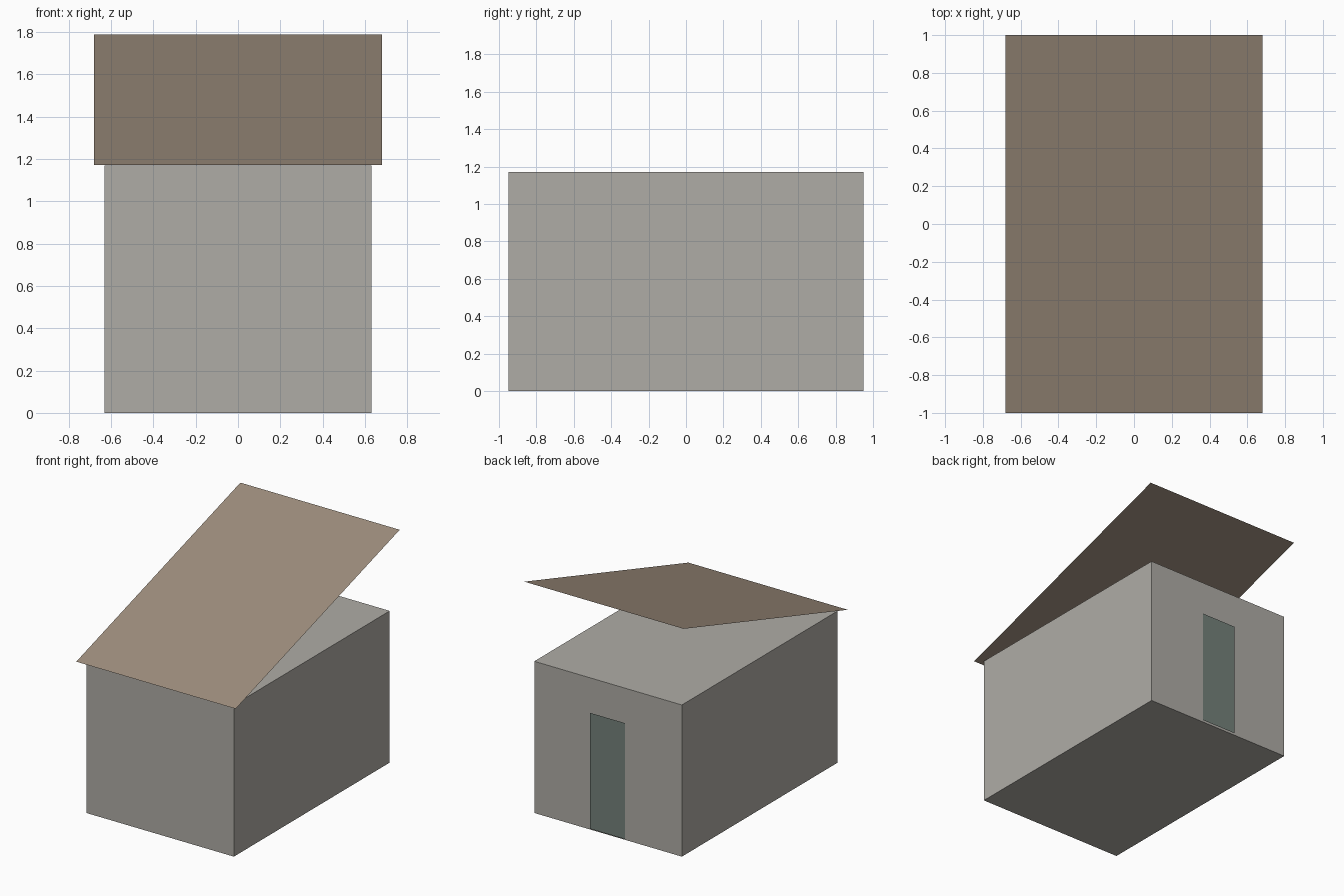
import bpy
import bmesh

cube = bpy.data.objects.get("Cube")
if cube:
    bpy.data.objects.remove(cube, do_unlink=True)

HALF_W, HALF_D, WALL_H = 0.63, 0.95, 1.17   # walls
ROOF_W, ROOF_D, ROOF_TOP = 0.68, 1.0, 1.79  # roof sheet


def material(name, rgb):
    mat = bpy.data.materials.new(name)
    mat.use_nodes = True
    color = (*rgb, 1.0)
    mat.diffuse_color = color
    mat.node_tree.nodes["Principled BSDF"].inputs["Base Color"].default_value = color
    return mat


def add_object(name, bm, mat):
    mesh = bpy.data.meshes.new(name)
    bm.to_mesh(mesh)
    bm.free()
    mesh.materials.append(mat)
    obj = bpy.data.objects.new(name, mesh)
    bpy.context.collection.objects.link(obj)
    return obj


def add_sheet(name, corners, mat):
    """Single flat panel, corners counter-clockwise from outside."""
    bm = bmesh.new()
    bm.faces.new([bm.verts.new(c) for c in corners])
    return add_object(name, bm, mat)


wall_gray = material("wall_gray", (0.43, 0.415, 0.382))
roof_brown = material("roof_brown", (0.34, 0.268, 0.205))
door_green = material("door_green", (0.175, 0.22, 0.197))

# Closed box of walls
bm = bmesh.new()
bmesh.ops.create_cube(bm, size=1.0)
bmesh.ops.scale(bm, vec=(2 * HALF_W, 2 * HALF_D, WALL_H), verts=bm.verts)
bmesh.ops.translate(bm, vec=(0, 0, WALL_H / 2), verts=bm.verts)
add_object("walls", bm, wall_gray)

# Lean-to roof sheet, low at the front and raised at the back
add_sheet("roof", [(-ROOF_W, -ROOF_D, WALL_H + 0.003), (ROOF_W, -ROOF_D, WALL_H + 0.003),
                   (ROOF_W, ROOF_D, ROOF_TOP), (-ROOF_W, ROOF_D, ROOF_TOP)], roof_brown)

# Door panel just proud of the back wall
door_y, door_w, door_low, door_top = HALF_D + 0.009, 0.15, 0.01, 0.905
add_sheet("back_door", [(door_w, door_y, door_low), (-door_w, door_y, door_low),
                        (-door_w, door_y, door_top), (door_w, door_y, door_top)], door_green)
